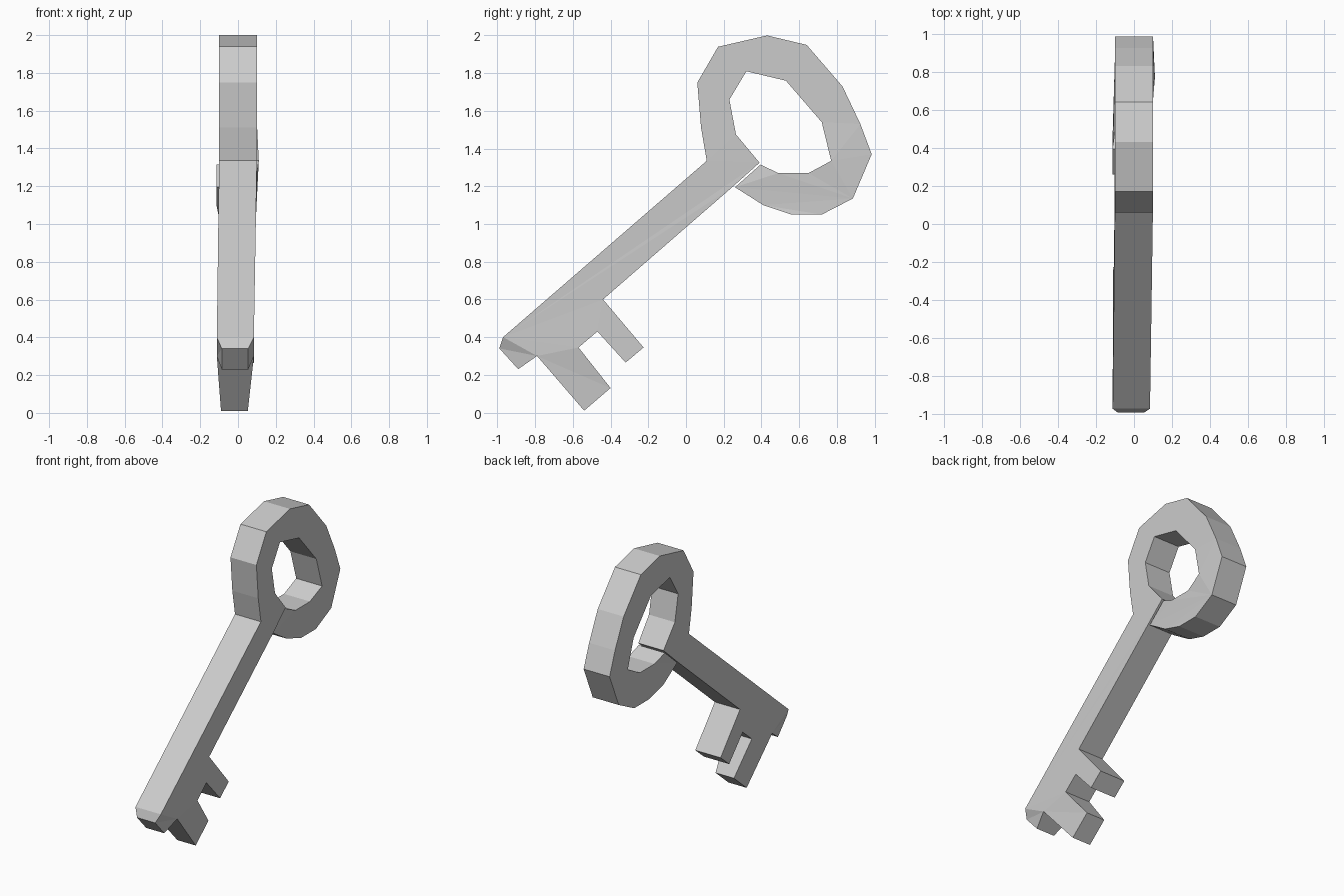
import bpy, bmesh
from mathutils import Vector
from mathutils.geometry import tessellate_polygon

if "Cube" in bpy.data.objects:
    bpy.data.objects.remove(bpy.data.objects["Cube"])


def section(points, lo, hi):
    """Give profile points (y, z) a thickness from x = lo to x = hi."""
    return [(y, z, lo, hi) for y, z in points]


# Blade: shoulder, narrowed tip, long tooth, short tooth
outline = section([(0.11, 1.335)], -0.10, 0.10)
outline += section([(-0.97, 0.40)], -0.112, 0.084)
outline += section([(-0.99, 0.34), (-0.89, 0.23)], -0.086, 0.054)
outline += section([(-0.79, 0.30)], -0.112, 0.084)
outline += section([(-0.54, 0.01), (-0.40, 0.13)], -0.09, 0.052)
outline += section([(-0.57, 0.345), (-0.47, 0.43), (-0.32, 0.265),
                    (-0.225, 0.345), (-0.44, 0.60)], -0.109, 0.086)
outline += section([(0.245, 1.195), (0.39, 1.325)], -0.10, 0.095)

# Bow: inner loop, open end at the seam, then outer loop
outline += section([(0.265, 1.475), (0.23, 1.66), (0.32, 1.81),
                    (0.53, 1.76), (0.72, 1.54)], -0.10, 0.10)
outline += section([(0.77, 1.335)], -0.09, 0.11)
outline += section([(0.65, 1.27), (0.49, 1.27)], -0.10, 0.10)
outline += section([(0.395, 1.315), (0.26, 1.195), (0.41, 1.10)], -0.114, 0.088)
outline += section([(0.56, 1.05), (0.72, 1.05)], -0.104, 0.096)
outline += section([(0.885, 1.135), (0.985, 1.37), (0.925, 1.53), (0.83, 1.73),
                    (0.64, 1.95), (0.43, 2.0), (0.17, 1.94), (0.06, 1.75),
                    (0.08, 1.51)], -0.10, 0.10)

bm = bmesh.new()
left = [bm.verts.new((lo, y, z)) for y, z, lo, hi in outline]
right = [bm.verts.new((hi, y, z)) for y, z, lo, hi in outline]
n = len(outline)

# Side faces: tip and long tooth are separate bevelled planes
tip, tooth = [1, 2, 3, 4], [4, 5, 6, 7]
body = [i for i in range(n) if i not in (2, 3, 5, 6)]
for region in (tip, tooth, body):
    flat = [Vector((outline[i][0], outline[i][1], 0)) for i in region]
    for tri in tessellate_polygon([flat]):
        ids = [region[k] for k in tri]
        bm.faces.new([left[i] for i in ids])
        bm.faces.new([right[i] for i in ids])

# Edge walls
for i in range(n):
    j = (i + 1) % n
    bm.faces.new((left[i], left[j], right[j], right[i]))
bmesh.ops.recalc_face_normals(bm, faces=bm.faces)

mesh = bpy.data.meshes.new("key")
bm.to_mesh(mesh)
bm.free()
bpy.context.collection.objects.link(bpy.data.objects.new("key", mesh))
